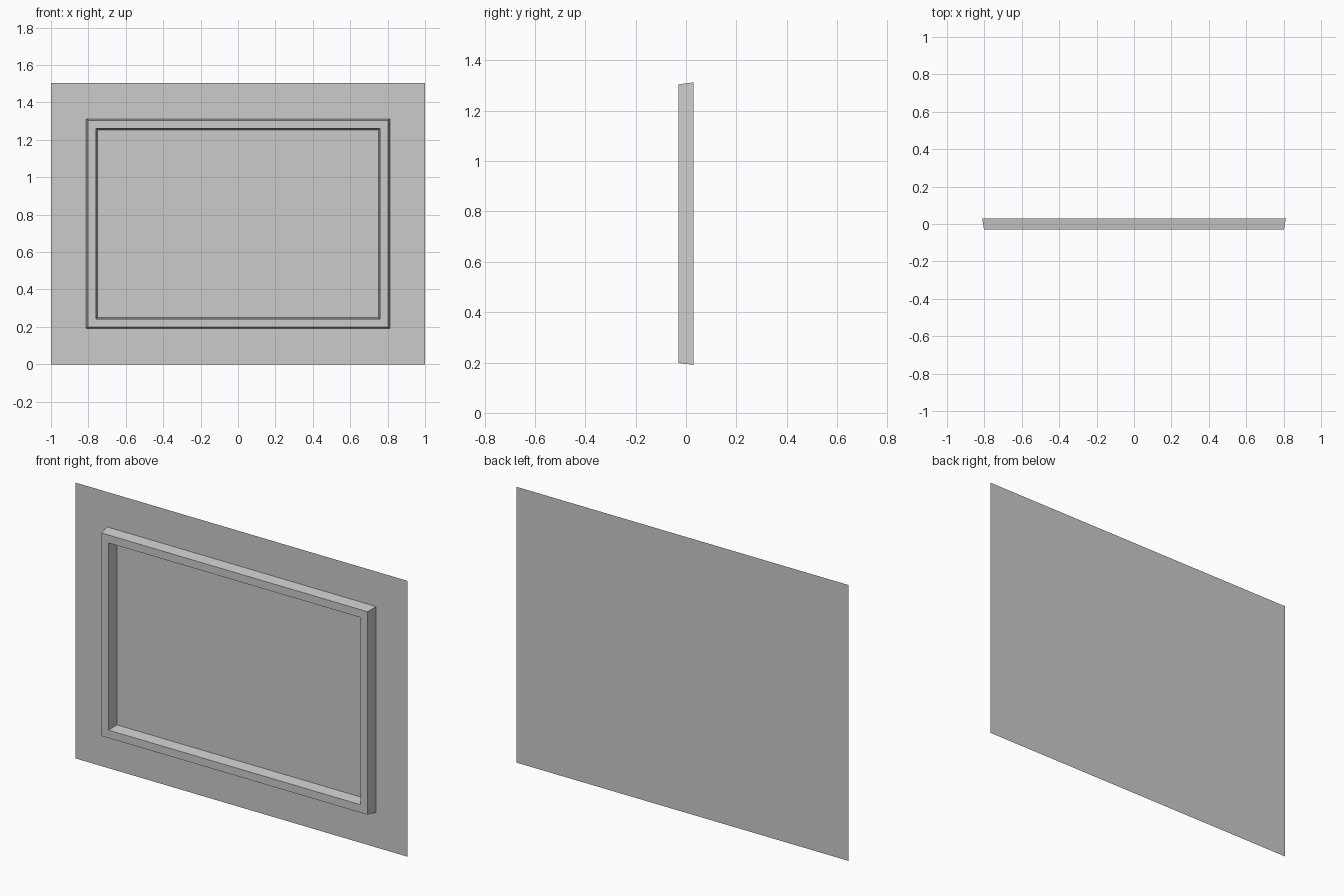
import bpy, bmesh

if "Cube" in bpy.data.objects:
    bpy.data.objects.remove(bpy.data.objects["Cube"])

BACK, FRONT = 0.03, -0.03
HEIGHT = 1.503
MID = HEIGHT / 2


def make_object(name, bm):
    mesh = bpy.data.meshes.new(name)
    bm.to_mesh(mesh)
    bm.free()
    obj = bpy.data.objects.new(name, mesh)
    bpy.context.collection.objects.link(obj)


def rect(bm, half_w, half_h, y):
    # rectangle of corners, counter-clockwise as seen from the front
    return [bm.verts.new((sx * half_w, y, MID + sz * half_h))
            for sx, sz in ((-1, -1), (1, -1), (1, 1), (-1, 1))]


# Flat backing panel, a single sheet facing the front
bm = bmesh.new()
bm.faces.new(rect(bm, 1.0, MID, BACK))
make_object("backing_panel", bm)

# Raised border: outer wall, front face and inner wall, flaring towards the panel
bm = bmesh.new()
profile = [(0.812, 0.561, BACK), (0.802, 0.553, FRONT),
           (0.759, 0.510, FRONT), (0.752, 0.502, BACK)]
loops = [rect(bm, *p) for p in profile]
for a, b in zip(loops, loops[1:]):
    for i in range(4):
        j = (i + 1) % 4
        bm.faces.new((a[i], a[j], b[j], b[i]))
make_object("raised_border", bm)
